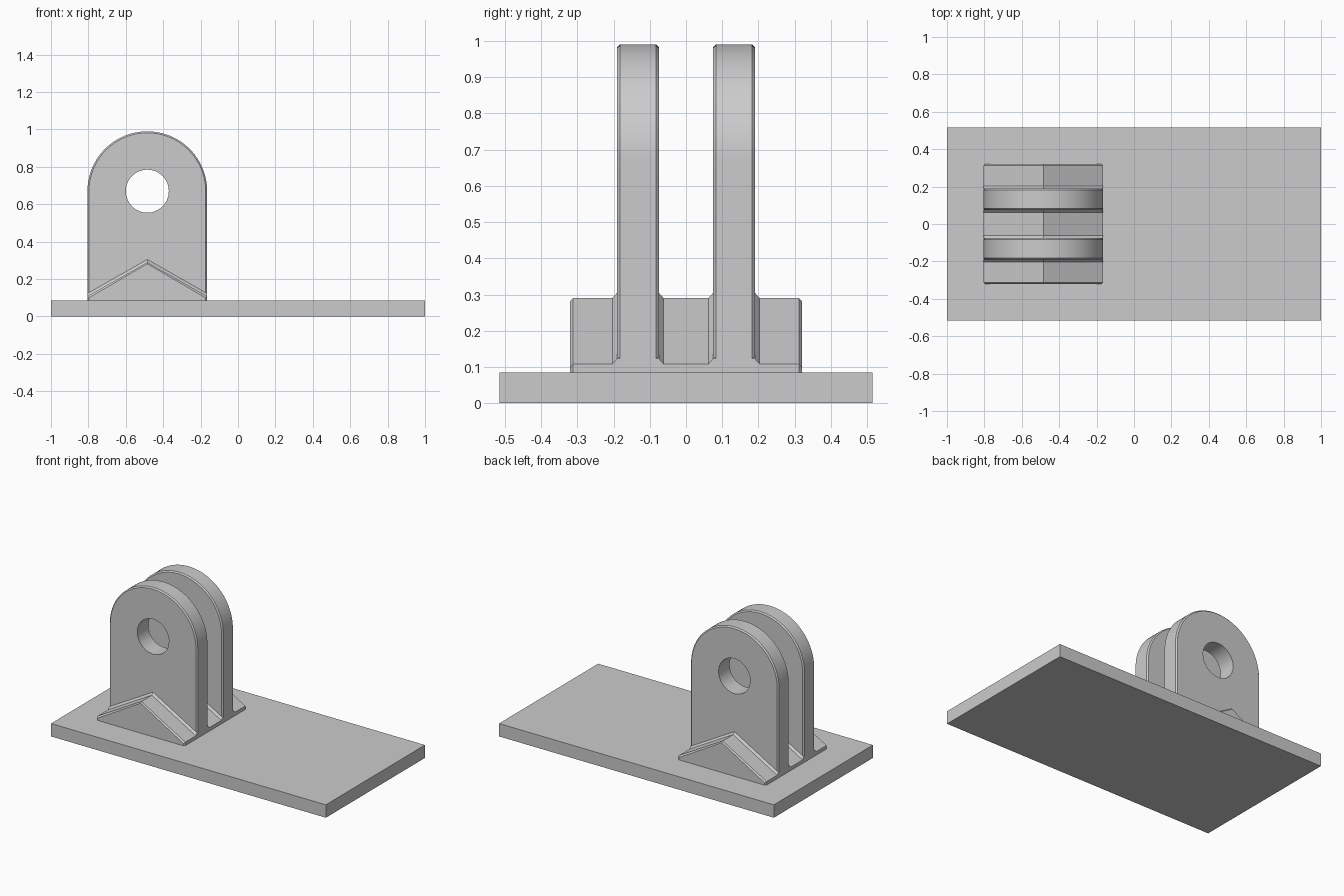
import bpy
import bmesh
from math import cos, sin, pi, hypot

if "Cube" in bpy.data.objects:
    bpy.data.objects.remove(bpy.data.objects["Cube"])

GREY = bpy.data.materials.new("plain grey")
GREY.use_nodes = True
GREY.diffuse_color = (0.6, 0.6, 0.6, 1)
GREY.node_tree.nodes["Principled BSDF"].inputs["Base Color"].default_value = GREY.diffuse_color

PLATE_TOP = 0.085
LUG_X, HALF, AXIS_Z, HOLE = -0.485, 0.32, 0.67, 0.115
LUG_IN, LUG_OUT = 0.075, 0.19
EDGE = 0.008


def loft(name, rings, closed):
    """Skin a list of equal-length rings; closed joins last to first, else the ends are capped."""
    bm = bmesh.new()
    loops = [[bm.verts.new(p) for p in ring] for ring in rings]
    pairs = list(zip(loops, loops[1:]))
    if closed:
        pairs.append((loops[-1], loops[0]))
    else:
        bm.faces.new(loops[0])
        bm.faces.new(loops[-1])
    for a, b in pairs:
        for i in range(len(a)):
            j = (i + 1) % len(a)
            bm.faces.new((a[i], a[j], b[j], b[i]))
    bmesh.ops.recalc_face_normals(bm, faces=bm.faces)
    mesh = bpy.data.meshes.new(name)
    bm.to_mesh(mesh)
    bm.free()
    mesh.materials.append(GREY)
    obj = bpy.data.objects.new(name, mesh)
    bpy.context.collection.objects.link(obj)
    bpy.ops.object.select_all(action='DESELECT')
    obj.select_set(True)
    bpy.context.view_layer.objects.active = obj
    bpy.ops.object.shade_smooth_by_angle(angle=pi / 6)
    return obj


# Base plate
def plate_ring(z):
    return [(sx, sy * 0.515, z) for sx, sy in ((-1, -1), (1, -1), (1, 1), (-1, 1))]


loft("base_plate", [plate_ring(0), plate_ring(PLATE_TOP)], False)


# Lugs: round-topped outline around a pin hole, with chamfered rims
def outline(r):
    drop = PLATE_TOP - AXIS_Z
    arc = [(r * cos(pi * i / 48), r * sin(pi * i / 48)) for i in range(49)]
    left = [(-r, drop * i / 8) for i in range(1, 9)]
    bottom = [(-r + 2 * r * i / 8, drop) for i in range(1, 8)]
    right = [(r, drop * i / 8) for i in range(8, 0, -1)]
    return arc + left + bottom + right


def lug_ring(points, y):
    return [(LUG_X + x, y, AXIS_Z + z) for x, z in points]


def lug(name, y0, y1):
    outer, inner = outline(HALF), outline(HALF - EDGE)
    hole = [(HOLE * x / hypot(x, z), HOLE * z / hypot(x, z)) for x, z in outer]
    loft(name, [lug_ring(hole, y0), lug_ring(inner, y0), lug_ring(outer, y0 + EDGE),
                lug_ring(outer, y1 - EDGE), lug_ring(inner, y1), lug_ring(hole, y1)], True)


lug("front_lug", -LUG_OUT, -LUG_IN)
lug("back_lug", LUG_IN, LUG_OUT)


# Gabled foot: roof rises in small fillets where it meets the lugs
def foot_ring(y, rise, inset):
    w = HALF - inset
    eave, ridge = 0.108 + rise, 0.29 + rise
    return [(LUG_X + x, y, z) for x, z in
            ((-w, PLATE_TOP), (w, PLATE_TOP), (w, eave), (0, ridge), (-w, eave))]


half = [(0.32, -EDGE, EDGE), (0.32 - EDGE, 0, 0), (LUG_OUT + 0.013, 0, 0),
        (LUG_OUT, 0.015, 0), (LUG_IN, 0.015, 0), (LUG_IN - 0.013, 0, 0)]
stations = [(-y, r, i) for y, r, i in half] + half[::-1]
loft("gabled_foot", [foot_ring(*s) for s in stations], False)
